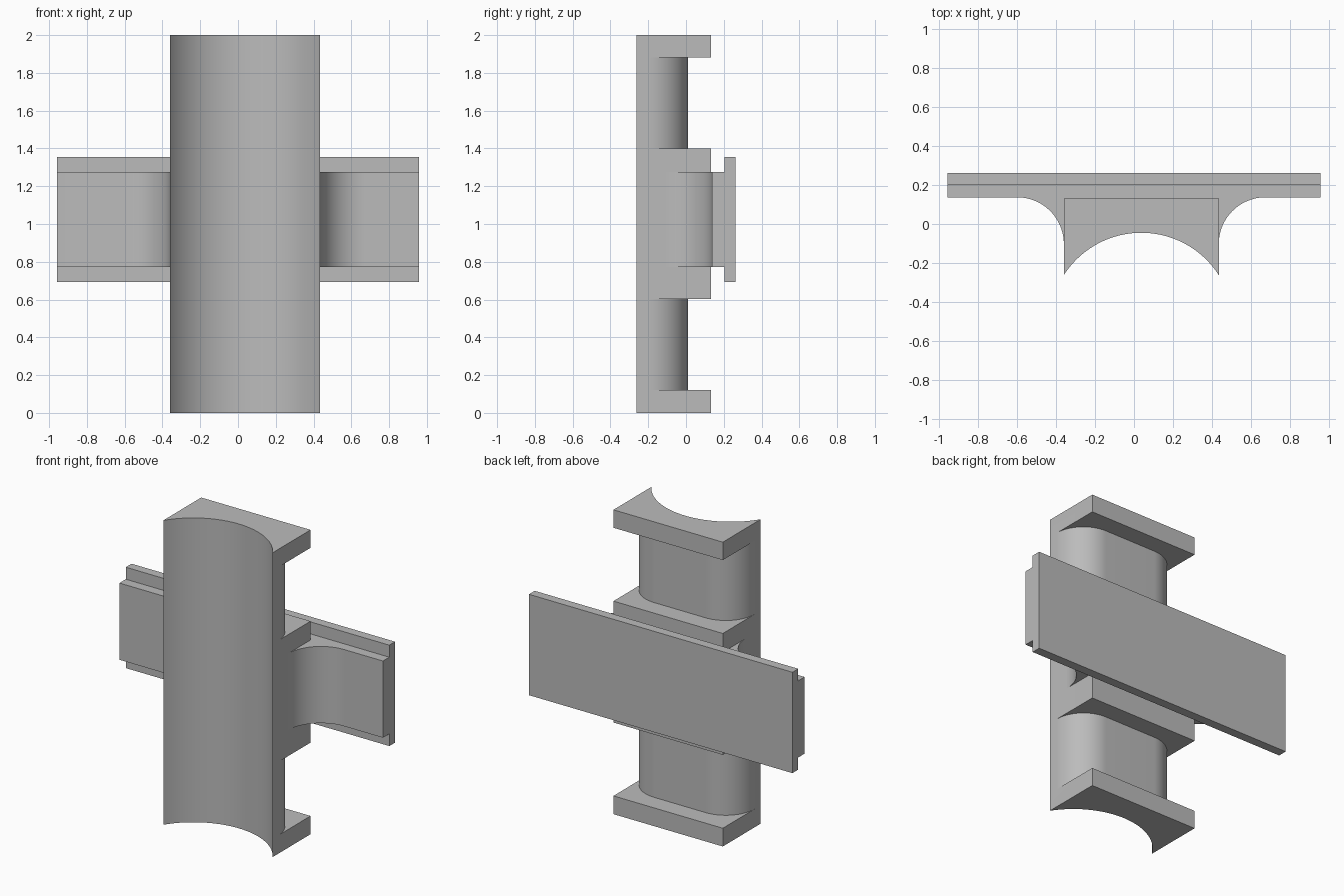
import bpy
import bmesh
from math import cos, sin, pi, atan2, hypot

cube = bpy.data.objects.get("Cube")
if cube:
    bpy.data.objects.remove(cube, do_unlink=True)

grey = bpy.data.materials.new("plain grey")
grey.use_nodes = True
grey.diffuse_color = (0.5, 0.5, 0.5, 1)
grey.node_tree.nodes["Principled BSDF"].inputs["Base Color"].default_value = (0.5, 0.5, 0.5, 1)


def arc(cx, cy, r, a0, a1, n=24):
    """Points on a circular arc from angle a0 to a1."""
    return [(cx + r * cos(a0 + (a1 - a0) * i / n), cy + r * sin(a0 + (a1 - a0) * i / n))
            for i in range(n + 1)]


def prism(name, outline, z0, z1):
    """Extrude a plan outline upward from z0 to z1."""
    bm = bmesh.new()
    face = bm.faces.new([bm.verts.new((x, y, z0)) for x, y in outline])
    top = bmesh.ops.extrude_face_region(bm, geom=[face])["geom"]
    bmesh.ops.translate(bm, vec=(0, 0, z1 - z0),
                        verts=[v for v in top if isinstance(v, bmesh.types.BMVert)])
    bmesh.ops.recalc_face_normals(bm, faces=bm.faces)
    mesh = bpy.data.meshes.new(name)
    bm.to_mesh(mesh)
    bm.free()
    mesh.materials.append(grey)
    obj = bpy.data.objects.new(name, mesh)
    bpy.context.collection.objects.link(obj)
    return obj


def activate(obj):
    bpy.ops.object.select_all(action='DESELECT')
    obj.select_set(True)
    bpy.context.view_layer.objects.active = obj


def combine(target, tool, operation):
    """Apply a boolean and discard the tool object."""
    mod = target.modifiers.new("boolean", 'BOOLEAN')
    mod.operation = operation
    mod.solver = 'EXACT'
    mod.object = tool
    activate(target)
    bpy.ops.object.modifier_apply(modifier=mod.name)
    bpy.data.objects.remove(tool, do_unlink=True)


LEFT, RIGHT = -0.36, 0.435
TIP, BACK, APEX = -0.262, 0.132, -0.045
MID, HALF = (LEFT + RIGHT) / 2, (RIGHT - LEFT) / 2

# Column with a concave front
sag = APEX - TIP
radius = (HALF ** 2 + sag ** 2) / (2 * sag)
centre = APEX - radius
start = atan2(TIP - centre, HALF)
column = prism("column", arc(MID, centre, radius, start, pi - start, 48)
               + [(LEFT, BACK), (RIGHT, BACK)], 0, 2)

# Two rounded recesses cut around the back of the column
R, FLOOR = 0.21, 0.01
wrap = (arc(RIGHT - R, FLOOR - R, R, 0, pi / 2)
        + arc(LEFT + R, FLOOR - R, R, pi / 2, pi))
outside = [(LEFT - 0.1, FLOOR - R), (LEFT - 0.1, 0.3),
           (RIGHT + 0.1, 0.3), (RIGHT + 0.1, FLOOR - R)]
for low, high in ((0.12, 0.602), (1.4, 1.882)):
    combine(column, prism("recess_cutter", wrap + outside, low, high), 'DIFFERENCE')

# Cross rail: filleted web joined to a taller back plate
END, WEB, F = 0.958, 0.137, 0.24
web = ([(END, 0.22), (END, WEB)]
       + arc(RIGHT + F, WEB - F, F, pi / 2, pi)
       + [(RIGHT - 0.03, WEB - F), (RIGHT - 0.03, 0.1),
          (LEFT + 0.03, 0.1), (LEFT + 0.03, WEB - F)]
       + arc(LEFT - F, WEB - F, F, 0, pi / 2)
       + [(-END, WEB), (-END, 0.22)])
rail = prism("cross_rail", [(-END, 0.203), (END, 0.203), (END, 0.263), (-END, 0.263)],
             0.692, 1.355)
combine(rail, prism("rail_web", web, 0.772, 1.276), 'UNION')

for part in (column, rail):
    activate(part)
    bpy.ops.object.shade_smooth_by_angle(angle=pi / 6)
